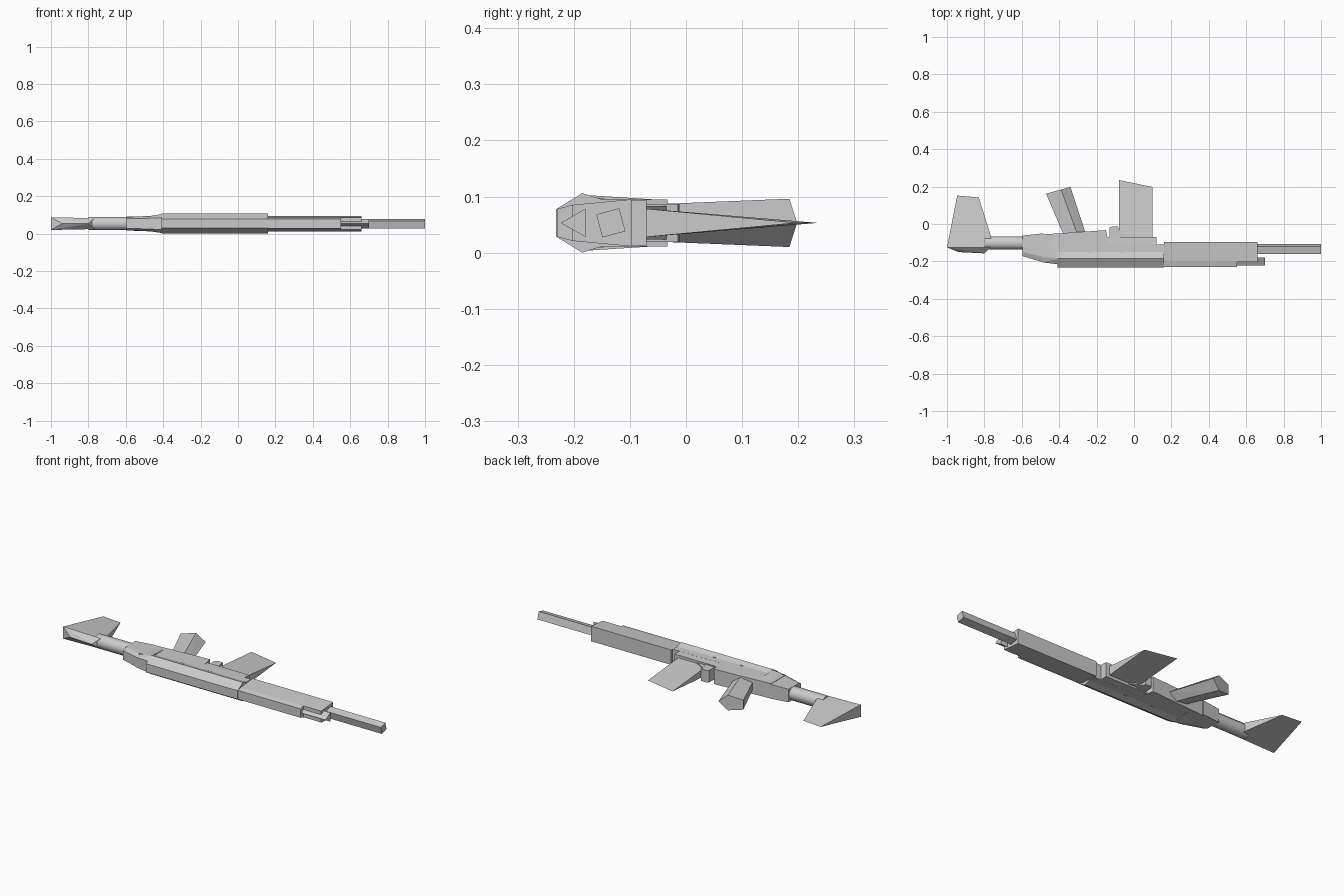
import bpy, bmesh
from math import cos, sin, pi, radians

if "Cube" in bpy.data.objects:
    bpy.data.objects.remove(bpy.data.objects["Cube"])

ZC = 0.053  # mid-plane of the rifle, which lies on its side


def hull(name, pts):
    """Flat-faced convex solid around a few points."""
    bm = bmesh.new()
    for p in pts:
        bm.verts.new(p)
    bmesh.ops.convex_hull(bm, input=bm.verts[:])
    bmesh.ops.dissolve_limit(bm, angle_limit=radians(1), verts=bm.verts[:], edges=bm.edges[:])
    bmesh.ops.recalc_face_normals(bm, faces=bm.faces[:])
    me = bpy.data.meshes.new(name)
    bm.to_mesh(me)
    bm.free()
    ob = bpy.data.objects.new(name, me)
    bpy.context.collection.objects.link(ob)
    return ob


def mirrored(pts):
    """Points (x, y, half thickness) on both sides of the mid-plane."""
    return [(x, y, ZC + s * h) for x, y, h in pts for s in (1, -1)]


def section(name, x0, x1, yh):
    """Prism along x with a mirrored (y, half thickness) section."""
    return hull(name, mirrored([(x, y, h) for x in (x0, x1) for y, h in yh]))


def rod(name, x0, x1, y, r, sides, turn):
    pts = [(x, y + r * cos(turn + 2 * pi * i / sides), ZC + r * sin(turn + 2 * pi * i / sides))
           for x in (x0, x1) for i in range(sides)]
    return hull(name, pts)


def smooth(ob, angle):
    bpy.ops.object.select_all(action='DESELECT')
    ob.select_set(True)
    bpy.context.view_layer.objects.active = ob
    bpy.ops.object.shade_smooth_by_angle(angle=radians(angle))


# Barrel and front tube
rod("barrel", 0.6, 1.0, -0.134, 0.030, 4, radians(60))
rod("gas_tube", 0.5, 0.70, -0.194, 0.029, 3, pi)

# Handguard with its top rail
section("handguard", 0.16, 0.66, [(-0.203, 0.032), (-0.097, 0.042)])
section("handguard_rail", 0.16, 0.55, [(-0.229, 0.025), (-0.203, 0.032)])

# Upper receiver with faceted flanks
section("upper_receiver", -0.41, 0.16,
        [(-0.232, 0.024), (-0.205, 0.035), (-0.185, 0.053), (-0.15, 0.042)])
hull("receiver_rear_taper", mirrored([
    (-0.41, -0.215, 0.032), (-0.41, -0.185, 0.050), (-0.41, -0.06, 0.042),
    (-0.49, -0.205, 0.028), (-0.49, -0.175, 0.038), (-0.49, -0.06, 0.038)]))

# Lower receiver, magazine well and catch
hull("lower_receiver", mirrored([
    (x, y, 0.042) for x, y in
    [(-0.49, -0.18), (-0.49, -0.056), (-0.15, -0.033), (-0.14, -0.08), (-0.14, -0.18)]]))
section("receiver_front", -0.14, 0.16, [(-0.18, 0.042), (-0.11, 0.042)])
section("magazine_well", -0.145, 0.12, [(-0.12, 0.042), (-0.07, 0.040)])
hull("magazine_catch", mirrored([
    (x, y, 0.034) for x, y in
    [(-0.13, -0.075), (-0.13, -0.02), (-0.115, -0.012), (-0.085, -0.014), (-0.075, -0.075)]]))
hull("well_lip", mirrored([
    (x, y, 0.030) for x, y in
    [(-0.08, -0.08), (-0.08, -0.035), (-0.07, -0.055), (-0.045, -0.068), (0.0, -0.08)]]))

# Magazine, a wedge ending in an edge
hull("magazine", mirrored([(-0.08, -0.08, 0.026), (0.098, -0.08, 0.026)])
     + [(-0.08, 0.235, ZC), (0.098, 0.198, ZC)])

# Five-sided pistol grip
grip = []
for front, back, hz in [((-0.255, -0.06), (-0.375, -0.06), 0.033),
                        ((-0.34, 0.198), (-0.47, 0.162), 0.043)]:
    for i in range(5):
        t = (1 - cos(2 * pi * i / 5)) / 1.809
        grip.append((front[0] + t * (back[0] - front[0]), front[1] + t * (back[1] - front[1]),
                     ZC + hz * sin(2 * pi * i / 5) / 0.951))
hull("pistol_grip", grip)

# Stock collar, tube and wedge-shaped butt
hull("stock_collar", mirrored([
    (-0.595, -0.172, 0.026), (-0.595, -0.15, 0.035), (-0.595, -0.062, 0.037),
    (-0.485, -0.205, 0.028), (-0.485, -0.175, 0.040), (-0.485, -0.05, 0.040)]))
smooth(rod("stock_tube", -0.80, -0.58, -0.102, 0.038, 8, pi / 8), 50)
hull("stock_butt", mirrored([(-1.0, -0.125, 0.034), (-0.768, -0.125, 0.029), (-0.765, -0.065, 0.024)])
     + [(-0.94, -0.15, ZC), (-0.80, -0.157, ZC), (-0.945, 0.152, ZC), (-0.83, 0.142, ZC)])

# Receiver pins on both sides
for i, x in enumerate((-0.24, -0.07)):
    section(f"receiver_pin_{i + 1}", x - 0.008, x + 0.008, [(-0.155, 0.044), (-0.147, 0.044)])
